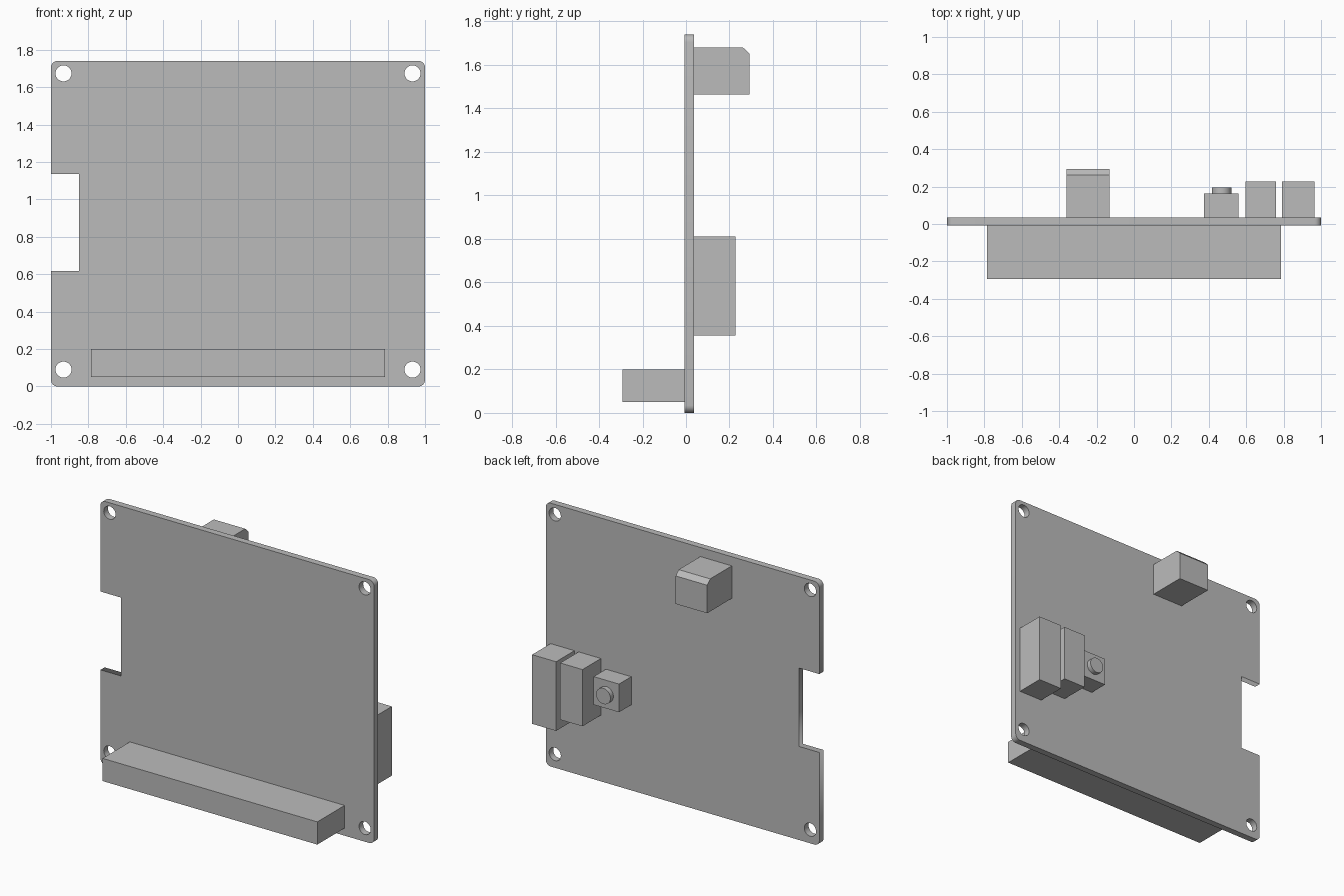
import bpy, bmesh
from math import sin, cos, pi

cube = bpy.data.objects.get("Cube")
if cube:
    bpy.data.objects.remove(cube, do_unlink=True)

# Single plain grey
grey = bpy.data.materials.new("plain_grey")
grey.use_nodes = True
colour = (0.5, 0.5, 0.5, 1)
grey.diffuse_color = colour
grey.node_tree.nodes["Principled BSDF"].inputs["Base Color"].default_value = colour

FRONT, BACK = -0.008, 0.036      # faces of the board
HEIGHT = 1.74


def add_object(name, bm):
    bmesh.ops.recalc_face_normals(bm, faces=bm.faces)
    mesh = bpy.data.meshes.new(name)
    bm.to_mesh(mesh)
    bm.free()
    mesh.materials.append(grey)
    obj = bpy.data.objects.new(name, mesh)
    bpy.context.collection.objects.link(obj)
    return obj


def prism(name, profile, x0, x1):
    """Extrude a (y, z) profile from x0 to x1."""
    bm = bmesh.new()
    face = bm.faces.new([bm.verts.new((x0, y, z)) for y, z in profile])
    out = bmesh.ops.extrude_face_region(bm, geom=[face])
    verts = [v for v in out["geom"] if isinstance(v, bmesh.types.BMVert)]
    bmesh.ops.translate(bm, verts=verts, vec=(x1 - x0, 0, 0))
    return add_object(name, bm)


def box(name, x0, x1, y0, y1, z0, z1):
    return prism(name, [(y0, z0), (y1, z0), (y1, z1), (y0, z1)], x0, x1)


def arc(cx, cz, r, start, sweep, steps):
    return [(cx + r * cos(start + sweep * i / steps),
             cz + r * sin(start + sweep * i / steps)) for i in range(steps + 1)]


# Board: rounded outline with an edge notch and four mounting holes
R = 0.035
outline = []
for i, (cx, cz) in enumerate([(1 - R, HEIGHT - R), (R - 1, HEIGHT - R),
                              (R - 1, R), (1 - R, R)]):
    outline += arc(cx, cz, R, i * pi / 2, pi / 2, 6)
    if i == 1:
        outline += [(-1, 1.136), (-0.85, 1.136), (-0.85, 0.618), (-1, 0.618)]
holes = [arc(x, z, 0.043, 0, 2 * pi, 32)[:-1]
         for x in (-0.933, 0.933) for z in (0.09, 1.674)]

curve = bpy.data.curves.new("board_outline", "CURVE")
curve.dimensions = "2D"
curve.fill_mode = "BOTH"
curve.extrude = (BACK - FRONT) / 2
for loop in [outline] + holes:
    spline = curve.splines.new("POLY")
    spline.points.add(len(loop) - 1)
    for point, (x, z) in zip(spline.points, loop):
        point.co = (x, z, 0, 1)
    spline.use_cyclic_u = True
helper = bpy.data.objects.new("board_outline", curve)
bpy.context.collection.objects.link(helper)
bpy.context.view_layer.update()
bm = bmesh.new()
bm.from_mesh(helper.to_mesh())
helper.to_mesh_clear()
bpy.data.objects.remove(helper, do_unlink=True)
bmesh.ops.remove_doubles(bm, verts=bm.verts, dist=1e-5)
for v in bm.verts:               # stand the flat outline upright
    x, z, depth = v.co
    v.co = (x, (FRONT + BACK) / 2 - depth, z)
add_object("board", bm)

# Long pin connector on the front
box("front_connector", -0.785, 0.785, -0.293, FRONT, 0.05, 0.2)

# Upper socket on the back with a chamfered top edge
prism("upper_socket", [(BACK, 1.465), (0.293, 1.465), (0.293, 1.65),
                       (0.262, 1.68), (BACK, 1.68)], -0.36, -0.13)

# Side sockets and push button on the back
box("outer_socket", 0.79, 0.965, BACK, 0.228, 0.355, 0.812)
box("inner_socket", 0.597, 0.76, BACK, 0.228, 0.437, 0.812)
box("button_base", 0.375, 0.56, BACK, 0.164, 0.565, 0.751)

bpy.ops.mesh.primitive_cylinder_add(vertices=32, radius=0.052, depth=0.031,
                                    location=(0.468, 0.1795, 0.658),
                                    rotation=(pi / 2, 0, 0))
button = bpy.context.object
button.name = "button_cap"
button.data.materials.append(grey)
bpy.ops.object.shade_smooth_by_angle(angle=pi / 6)
